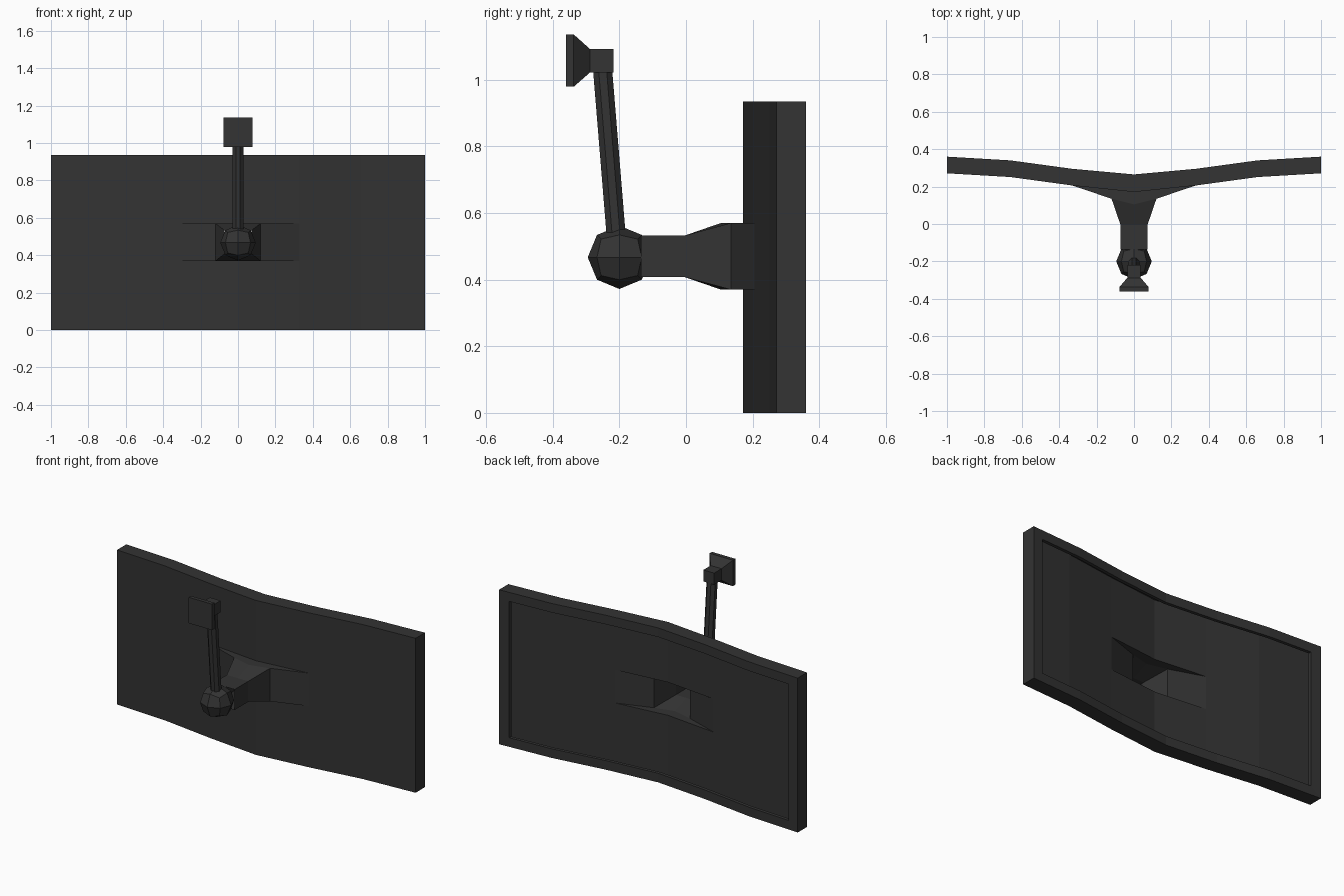
import bpy, bmesh, math
from mathutils import Matrix, Vector

if "Cube" in bpy.data.objects:
    bpy.data.objects.remove(bpy.data.objects["Cube"], do_unlink=True)

black = bpy.data.materials.new("matte black plastic")
black.use_nodes = True
COLOUR = (0.033, 0.033, 0.033, 1)
black.diffuse_color = COLOUR
black.node_tree.nodes["Principled BSDF"].inputs["Base Color"].default_value = COLOUR


def finish(name, bm):
    bmesh.ops.remove_doubles(bm, verts=bm.verts, dist=0.0005)
    bmesh.ops.recalc_face_normals(bm, faces=bm.faces)
    mesh = bpy.data.meshes.new(name)
    bm.to_mesh(mesh)
    bm.free()
    mesh.materials.append(black)
    obj = bpy.data.objects.new(name, mesh)
    bpy.context.collection.objects.link(obj)


def ribbon(bm, a, b):
    """Span two matching rows of points with faces, skipping shared points."""
    for p, q, r, s in zip(a, a[1:], b[1:], b):
        corners = list(dict.fromkeys((p, q, r, s)))
        bm.faces.new([bm.verts.new(c) for c in corners])


def tube(bm, rings):
    for a, b in zip(rings, rings[1:]):
        ribbon(bm, a + a[:1], b + b[:1])


def mirrored(half):
    """Mirror a centre-to-edge curve into a full side-to-side curve."""
    return [(-x, y) for x, y in reversed(half[1:])] + half


def at(curve, z):
    return [(x, y, z) for x, y in curve]


def rect(y, hx, z0, z1):
    return [(-hx, y, z0), (hx, y, z0), (hx, y, z1), (-hx, y, z1)]


HEIGHT, RIM_LOW, RIM_HIGH = 0.935, 0.055, 0.88
MOUNT_LOW, MOUNT_HIGH = 0.37, 0.57

# Curves seen from above, centre to edge
front_half = [(0, 0.171), (0.33, 0.206), (0.66, 0.251), (1, 0.271)]
back_half = [(0, 0.265), (0.33, 0.295), (0.66, 0.34), (1, 0.36)]
rim_half = back_half[:-1] + [(0.935, 0.356)]
front, back, rim = (mirrored(h) for h in (front_half, back_half, rim_half))
lip = [(x, y - 0.02) for x, y in rim]

# Hollow curved panel: front sheet around the mount opening
bm = bmesh.new()
ribbon(bm, at(front, 0), at(front, MOUNT_LOW))
ribbon(bm, at(front, MOUNT_HIGH), at(front, HEIGHT))
for wing in (front[:3], front[-3:]):
    ribbon(bm, at(wing, MOUNT_LOW), at(wing, MOUNT_HIGH))

# Panel top and bottom walls, rear rim and inner lip
for z, rim_z in ((0, RIM_LOW), (HEIGHT, RIM_HIGH)):
    ribbon(bm, at(front, z), at(back, z))
    ribbon(bm, at(back, z), at(rim, rim_z))
    ribbon(bm, at(rim, rim_z), at(lip, rim_z))

# Panel ends
for end in (0, -1):
    rows = [[(*curve[end], z0), (*curve[end], z1)] for curve, z0, z1 in (
        (front, 0, HEIGHT), (back, 0, HEIGHT),
        (rim, RIM_LOW, RIM_HIGH), (lip, RIM_LOW, RIM_HIGH))]
    for a, b in zip(rows, rows[1:]):
        ribbon(bm, a, b)
finish("curved_panel", bm)

# Hollow mount: wings flush with the panel, narrowing into the neck
wing_curve = mirrored([(0, 0.105), (0.12, 0.135), front_half[1]])
root_curve = mirrored([front_half[0], (0.12, 0.184), front_half[1]])


def neck_ring(y_mid, y_side, hx, z0, z1):
    curve = mirrored([(0, y_mid), (hx, y_side)])
    return at(curve, z0) + at(curve[::-1], z1)


bm = bmesh.new()
for side in (wing_curve[:2], wing_curve[-2:]):
    ribbon(bm, at(side, MOUNT_LOW), at(side, MOUNT_HIGH))
for z in (MOUNT_LOW, MOUNT_HIGH):
    ribbon(bm, at(wing_curve, z), at(root_curve, z))
tube(bm, [neck_ring(0.105, 0.135, 0.12, MOUNT_LOW, MOUNT_HIGH),
          neck_ring(-0.005, -0.005, 0.072, 0.408, 0.532),
          neck_ring(-0.135, -0.135, 0.072, 0.408, 0.532)])
finish("mount_neck", bm)

# Faceted ball joint
bm = bmesh.new()
bmesh.ops.create_cube(bm, size=2)
bmesh.ops.subdivide_edges(bm, edges=bm.edges[:], cuts=1, use_grid_fill=True)
for v in bm.verts:
    v.co = v.co.normalized() * 0.095 + Vector((0, -0.2, 0.467))
finish("ball_joint", bm)

# Leaning eight-sided rod
low, high = Vector((0, -0.207, 0.5)), Vector((0, -0.252, 1.05))
bm = bmesh.new()
bmesh.ops.create_cone(bm, cap_ends=True, segments=8, radius1=0.031, radius2=0.031,
                      depth=(high - low).length)
turn = (high - low).to_track_quat('Z', 'Y').to_matrix().to_4x4()
bm.transform(Matrix.Translation((low + high) / 2) @ turn @ Matrix.Rotation(math.pi / 8, 4, 'Z'))
finish("support_rod", bm)

# Head block flaring into a square mounting plate
bm = bmesh.new()
rings = [rect(-0.218, 0.036, 1.022, 1.092), rect(-0.288, 0.036, 1.022, 1.092),
         rect(-0.337, 0.078, 0.979, 1.136), rect(-0.36, 0.078, 0.979, 1.136)]
tube(bm, rings)
for cap in (rings[0], rings[-1]):
    bm.faces.new([bm.verts.new(p) for p in cap])
finish("mounting_plate", bm)
